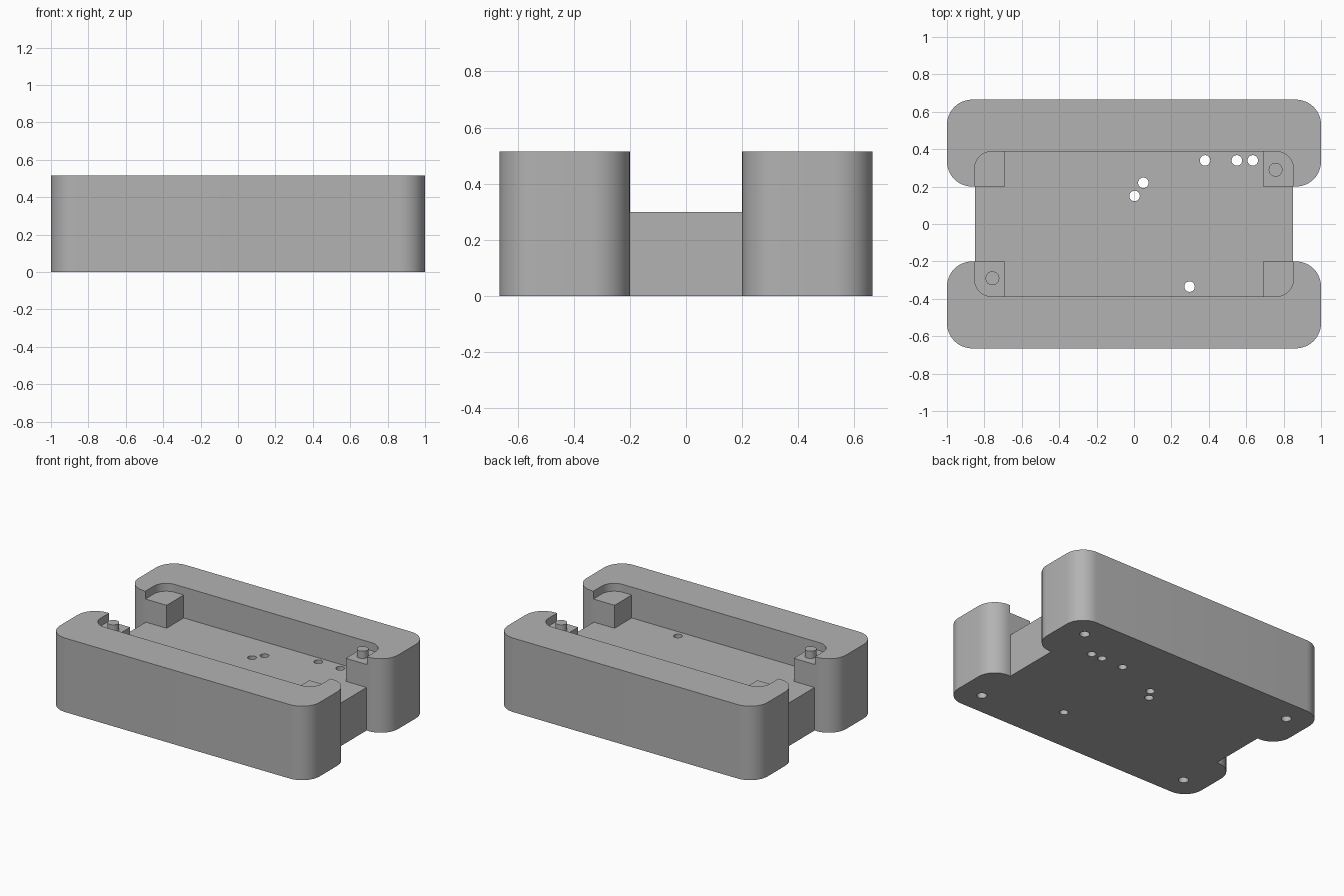
import bpy, bmesh, math

if "Cube" in bpy.data.objects:
    bpy.data.objects.remove(bpy.data.objects["Cube"])

gray = bpy.data.materials.new("plain gray")
gray.diffuse_color = (0.45, 0.45, 0.45, 1)
gray.use_nodes = True
gray.node_tree.nodes["Principled BSDF"].inputs["Base Color"].default_value = gray.diffuse_color


def prism(name, points, z0, z1):
    """Extrude a counter-clockwise outline from z0 up to z1."""
    bm = bmesh.new()
    face = bm.faces.new([bm.verts.new((x, y, z0)) for x, y in points])
    top = bmesh.ops.extrude_face_region(bm, geom=[face])["geom"]
    for v in top:
        if isinstance(v, bmesh.types.BMVert):
            v.co.z = z1
    bmesh.ops.recalc_face_normals(bm, faces=bm.faces)
    mesh = bpy.data.meshes.new(name)
    bm.to_mesh(mesh)
    bm.free()
    mesh.materials.append(gray)
    obj = bpy.data.objects.new(name, mesh)
    bpy.context.collection.objects.link(obj)
    return obj


def arc(cx, cy, r, start, steps=12):
    """Quarter circle, counter-clockwise from the start angle in degrees."""
    return [(cx + r * math.cos(math.radians(start + 90 * i / steps)),
             cy + r * math.sin(math.radians(start + 90 * i / steps)))
            for i in range(steps + 1)]


def rounded(hx, hy, r):
    return (arc(hx - r, hy - r, r, 0) + arc(r - hx, hy - r, r, 90)
            + arc(r - hx, r - hy, r, 180) + arc(hx - r, r - hy, r, 270))


def box(hx, hy):
    return [(-hx, -hy), (hx, -hy), (hx, hy), (-hx, hy)]


def circle(x, y, r, n=32):
    return [(x + r * math.cos(2 * math.pi * i / n),
             y + r * math.sin(2 * math.pi * i / n)) for i in range(n)]


def cut(target, points, z0, z1):
    cutter = prism("cutter", points, z0, z1)
    cutter.hide_render = True
    mod = target.modifiers.new("cut", 'BOOLEAN')
    mod.operation, mod.solver, mod.object = 'DIFFERENCE', 'EXACT', cutter
    bpy.context.view_layer.objects.active = target
    bpy.ops.object.modifier_apply(modifier=mod.name)
    bpy.data.objects.remove(cutter)


def smooth(obj):
    bpy.ops.object.select_all(action='DESELECT')
    obj.select_set(True)
    bpy.context.view_layer.objects.active = obj
    bpy.ops.object.shade_smooth_by_angle(angle=math.radians(30))


W, D, H = 1.0, 0.665, 0.515      # half width, half depth, height
WAIST, INNER = 0.85, 0.2         # half width and half depth of the waist
R = 0.135                        # outer corner radius
FLOOR, LEDGE = 0.3, 0.46         # pocket floor and post top heights

# Body outline: two rounded rails joined by a narrower waist
right = ([(WAIST, -INNER)][::-1] + [(WAIST, INNER)]
         + arc(W - R, INNER + R, R, 270) + arc(W - R, D - R, R, 0))
lower = arc(W - R, R - D, R, 270) + arc(W - R, -INNER - R, R, 0)
half = lower + right
body = prism("case_body", half + [(-x, -y) for x, y in half], 0, H)

# Open channel, deep pocket that leaves corner posts, and rounded upper recess
cut(body, box(0.87, INNER), FLOOR, 0.7)
cut(body, box(0.69, 0.388), FLOOR, 0.7)
cut(body, rounded(0.853, 0.388, 0.095), LEDGE, 0.7)

# Small holes through the floor
for x, y in [(0.38, 0.34), (0.55, 0.34), (0.635, 0.34),
             (0.05, 0.22), (0.003, 0.15), (0.297, -0.335)]:
    cut(body, circle(x, y, 0.028), -0.1, 0.4)

# Blind screw holes under the four corners
for sx in (-1, 1):
    for sy in (-1, 1):
        cut(body, circle(sx * 0.83, sy * 0.505, 0.032), -0.1, 0.3)
smooth(body)

# Locating pegs on two opposite posts
for name, s in (("peg_back_right", 1), ("peg_front_left", -1)):
    smooth(prism(name, circle(s * 0.757, s * 0.29, 0.037), LEDGE - 0.01, 0.51))
